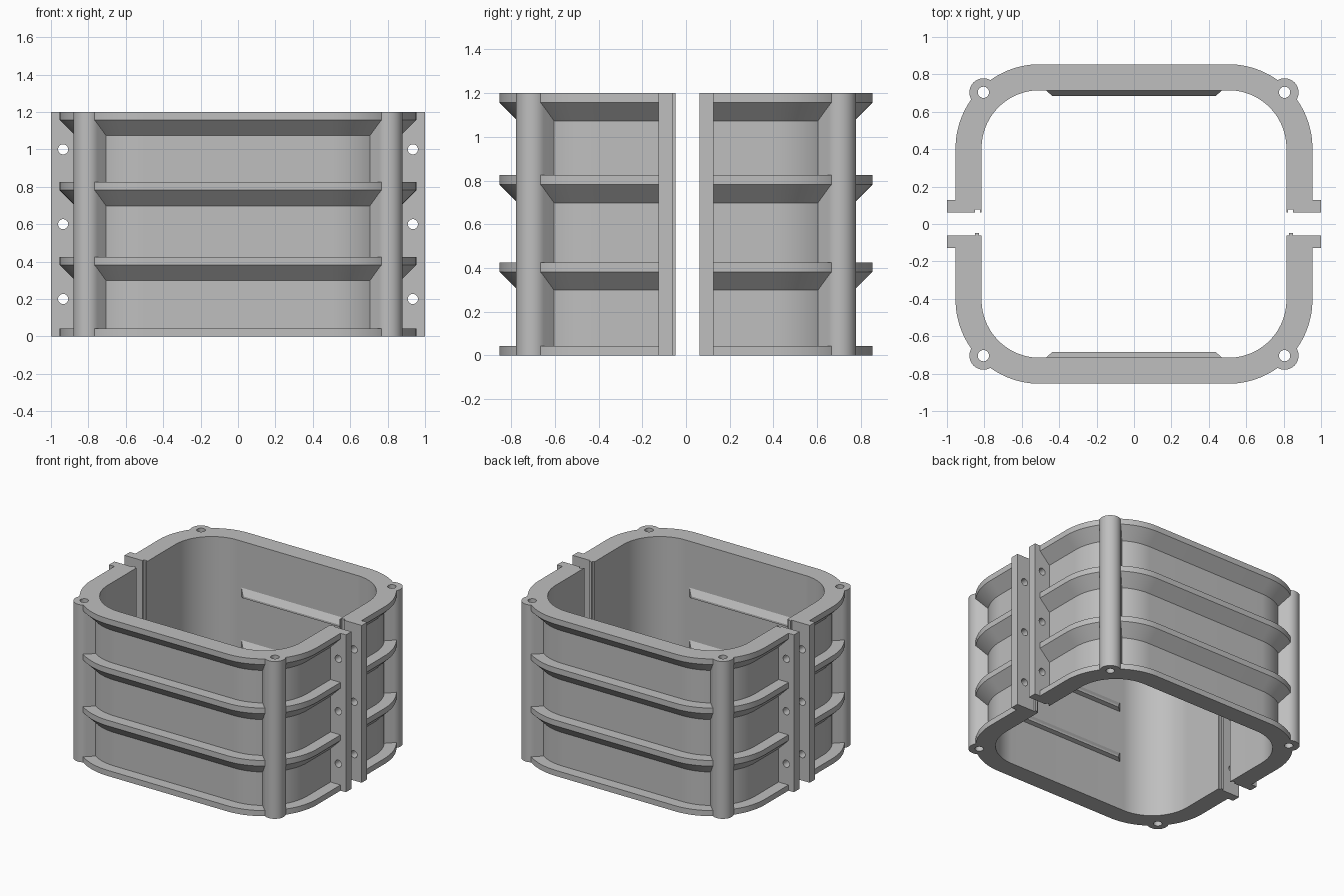
import bpy, bmesh, math
from mathutils import Matrix, Vector

if "Cube" in bpy.data.objects:
    bpy.data.objects.remove(bpy.data.objects["Cube"])

HEIGHT = 1.2
INNER_X, INNER_Y, INNER_R = 0.815, 0.715, 0.31
CX, CY = INNER_X - INNER_R, INNER_Y - INNER_R   # corner arc centre
WALL, RIB, LIP = 0.055, 0.139, 0.043            # wall, rib reach, rib edge height
POST_X, POST_Y, POST_R, HOLE_R = 0.805, 0.704, 0.075, 0.03
BOLT_X, BOLT_R = 0.935, 0.027

grey = bpy.data.materials.new("plain grey")
grey.use_nodes = True
colour = (0.52, 0.52, 0.52, 1)
grey.diffuse_color = colour
grey.node_tree.nodes["Principled BSDF"].inputs["Base Color"].default_value = colour


def finish(name, bm):
    bmesh.ops.recalc_face_normals(bm, faces=bm.faces)
    mesh = bpy.data.meshes.new(name)
    bm.to_mesh(mesh)
    bm.free()
    mesh.materials.append(grey)
    ob = bpy.data.objects.new(name, mesh)
    bpy.context.collection.objects.link(ob)
    return ob


def loft(name, rings):
    """Skin a row of equal closed rings and cap both ends."""
    bm = bmesh.new()
    rows = [[bm.verts.new(p) for p in ring] for ring in rings]
    n = len(rows[0])
    for a, b in zip(rows, rows[1:]):
        for i in range(n):
            j = (i + 1) % n
            bm.faces.new((a[i], a[j], b[j], b[i]))
    bm.faces.new(rows[0])
    bm.faces.new(rows[-1])
    return finish(name, bm)


def prism(name, outline):
    return loft(name, [[(x, y, z) for x, y in outline] for z in (0, HEIGHT)])


def cylinder(name, radius, length, matrix):
    bm = bmesh.new()
    bmesh.ops.create_cone(bm, cap_ends=True, segments=32, radius1=radius,
                          radius2=radius, depth=length, matrix=matrix)
    ob = finish(name, bm)
    ob.hide_render = True
    return ob


def select(ob):
    bpy.ops.object.select_all(action='DESELECT')
    ob.select_set(True)
    bpy.context.view_layer.objects.active = ob


def cut(ob, cutters):
    select(ob)
    for c in cutters:
        mod = ob.modifiers.new("hole", 'BOOLEAN')
        mod.operation, mod.solver, mod.object = 'DIFFERENCE', 'EXACT', c
        bpy.ops.object.modifier_apply(modifier=mod.name)


def smooth(ob):
    select(ob)
    bpy.ops.object.shade_smooth_by_angle(angle=math.radians(25))


# Wall section: base plate, then ribs with sloped undersides
section = [(0, 0), (RIB, 0), (RIB, LIP), (WALL, LIP)]
for top in (0.425, 0.825, HEIGHT):
    low = top - LIP
    section += [(WALL, low - RIB + WALL), (RIB, low), (RIB, top)]
    if top < HEIGHT:
        section.append((WALL, top))
section.append((0, HEIGHT))


def wall_rings(s):
    """Section swept round one half, from one flange to the other."""
    steps = 28
    path = [(INNER_X, 0.1, 0)]
    for i in range(steps + 1):
        a = math.pi / 2 * i / steps
        path.append((CX + INNER_R * math.cos(a), CY + INNER_R * math.sin(a), a))
    path += [(-x, y, math.pi - a) for x, y, a in reversed(path)]
    return [[(x + d * math.cos(a), s * (y + d * math.sin(a)), z)
             for d, z in section] for x, y, a in path]


def post_outline(sx, sy):
    """Round outside, straight web running back into the wall."""
    pts = []
    for i in range(25):
        a = -math.pi / 4 + math.pi * i / 24
        pts.append((POST_R * math.cos(a), POST_R * math.sin(a)))
    back = 0.08 * math.sqrt(0.5)
    pts += [(pts[-1][0] - back, pts[-1][1] - back), (pts[0][0] - back, pts[0][1] - back)]
    return [(sx * (POST_X + x), sy * (POST_Y + y)) for x, y in pts]


def flange_outline(sx, sy, key):
    """Plate with a tongue (negative key) or groove (positive key) on its face."""
    near, far, edge = 0.062, 0.127, 0.85
    width = 0.02 if key < 0 else 0.027
    pts = [(INNER_X, near), (edge - width, near), (edge - width, near + key),
           (edge, near + key), (edge, near), (1.0, near), (1.0, far), (INNER_X, far)]
    return [(sx * x, sy * y) for x, y in pts]


def ledge(name, s, top):
    """Long inner bump with sloped top and chamfered ends."""
    def ring(sx):
        return [(sx * (0.475 - 1.15 * d), s * (INNER_Y + 0.003 - d), top - dz)
                for d, dz in ((0, 0), (0.033, 0.05), (0.033, 0.065), (0, 0.075))]
    return loft(name, [ring(-1), ring(1)])


for s, half, key in ((-1, "front", -0.014), (1, "back", 0.016)):
    post_cutters = [cylinder("post_cutter", HOLE_R, 2 * HEIGHT + 1,
                             Matrix.Translation((sx * POST_X, s * POST_Y, 0.6)))
                    for sx in (-1, 1)]
    wall = loft(half + "_ribbed_wall", wall_rings(s))
    cut(wall, post_cutters)
    smooth(wall)
    helpers = list(post_cutters)

    for sx, side, pc in ((-1, "right", post_cutters[0]), (1, "left", post_cutters[1])):
        # Corner post with a pin hole
        post = prism(f"{half}_{side}_corner_post", post_outline(sx, s))
        cut(post, [pc])
        smooth(post)
        # Bolting flange with three holes
        flange = prism(f"{half}_{side}_flange", flange_outline(sx, s, key))
        bolts = [cylinder("bolt_cutter", BOLT_R, 0.5,
                          Matrix.Translation((sx * BOLT_X, s * 0.1, z))
                          @ Matrix.Rotation(math.pi / 2, 4, 'X'))
                 for z in (0.2, 0.6, 1.0)]
        cut(flange, bolts)
        smooth(flange)
        helpers += bolts

    # Inner ledges
    ledge(half + "_upper_ledge", s, 0.85)
    ledge(half + "_lower_ledge", s, 0.45)

    for h in helpers:
        bpy.data.objects.remove(h)
